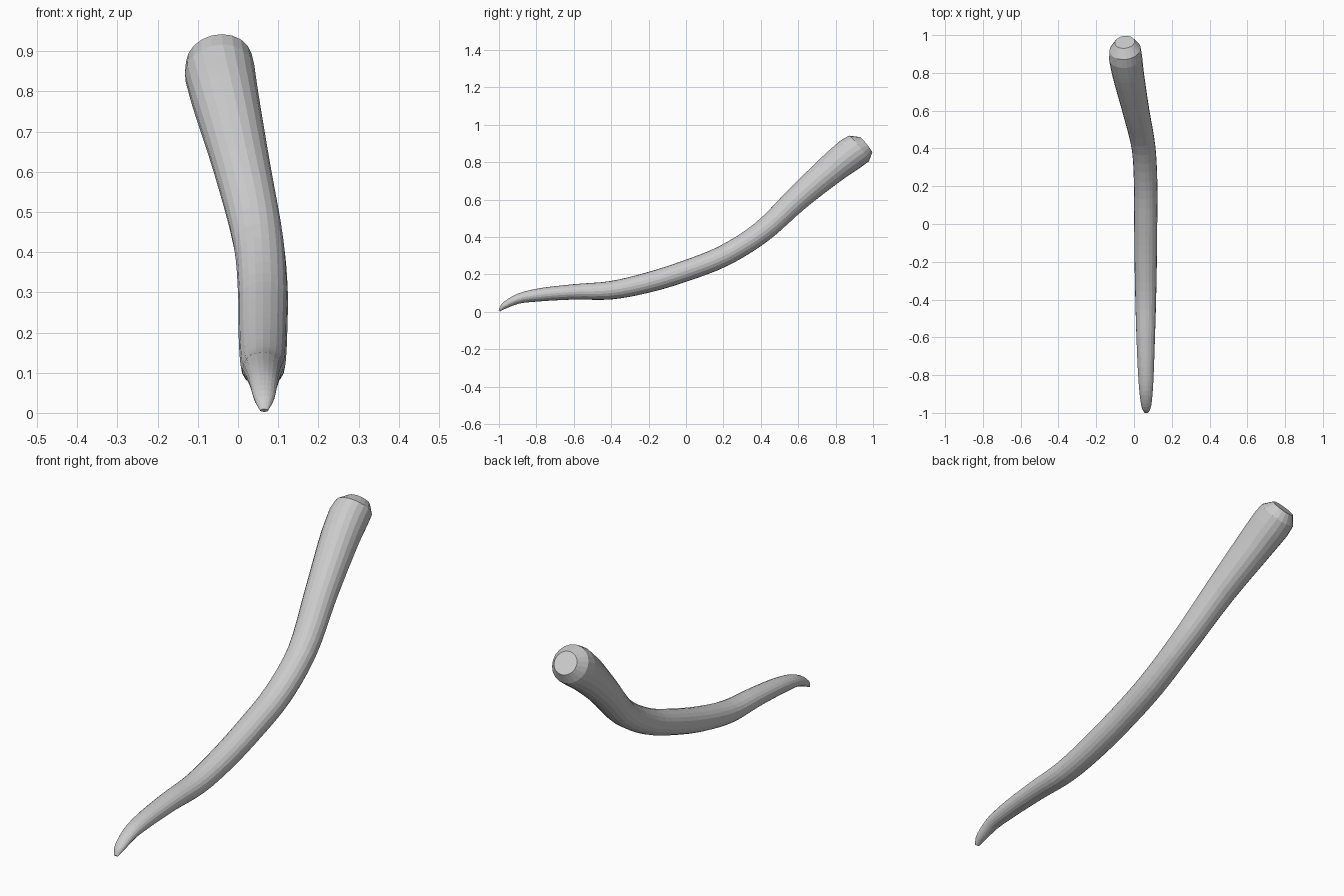
import bpy, bmesh, math
from mathutils import Vector

if "Cube" in bpy.data.objects:
    bpy.data.objects.remove(bpy.data.objects["Cube"])

SIDES = 20
STEPS = 4

# Spine stations from thin tip to thick root: x, y, z, half width, half height
STATIONS = [
    (.065, -.998, .006, .010, .005),
    (.065, -.975, .030, .023, .016),
    (.064, -.900, .069, .034, .026),
    (.063, -.800, .089, .041, .034),
    (.062, -.600, .107, .049, .041),
    (.062, -.400, .116, .055, .049),
    (.062, -.200, .158, .059, .054),
    (.062, .000, .220, .061, .056),
    (.062, .200, .299, .062, .057),
    (.051, .400, .424, .063, .059),
    (.010, .600, .610, .071, .068),
    (-.032, .800, .783, .084, .084),
    (-.045, .882, .846, .088, .090),
]
# Blunt root end: flat bevel ring, then the small end disc
END = [(-.047, .925, .874, .083, .087), (-.049, .963, .893, .053, .053)]


def spline(p0, p1, p2, p3, t):
    """Catmull-Rom in chord-scaled (non-uniform) form."""
    k = [0.0]
    for a, b in ((p0, p1), (p1, p2), (p2, p3)):
        d = math.dist(a[:3], b[:3])
        k.append(k[-1] + max(d, 1e-4) ** 0.5)
    u = k[1] + (k[2] - k[1]) * t

    def mix(a, b, ka, kb):
        w = (u - ka) / (kb - ka)
        return [i + (j - i) * w for i, j in zip(a, b)]
    a1, a2, a3 = mix(p0, p1, k[0], k[1]), mix(p1, p2, k[1], k[2]), mix(p2, p3, k[2], k[3])
    return mix(mix(a1, a2, k[0], k[2]), mix(a2, a3, k[1], k[3]), k[1], k[2])


# Smooth spine
first = [2 * a - b for a, b in zip(STATIONS[0], STATIONS[1])]
last = [2 * a - b for a, b in zip(STATIONS[-1], STATIONS[-2])]
pts = [first] + STATIONS + [last]
path = []
for i in range(1, len(pts) - 2):
    for s in range(STEPS):
        path.append(spline(*pts[i - 1:i + 3], s / STEPS))
path.append(STATIONS[-1])
tail_count = len(path)
path += END

# Sweep an elliptical ring along the spine
bm = bmesh.new()
rings = []
for i, p in enumerate(path):
    a, b = path[max(i - 1, 0)], path[min(i + 1, len(path) - 1)]
    tangent = (Vector(b[:3]) - Vector(a[:3])).normalized()
    if i >= tail_count - 1:
        tangent = Vector((-.10, .78, .62)).normalized()
    side = tangent.cross(Vector((0, 0, 1))).normalized()
    up = side.cross(tangent)
    ring = []
    for n in range(SIDES):
        ang = 2 * math.pi * n / SIDES
        ring.append(bm.verts.new(Vector(p[:3]) + side * math.cos(ang) * p[3]
                                 + up * math.sin(ang) * p[4]))
    rings.append(ring)
for r, q in zip(rings, rings[1:]):
    for n in range(SIDES):
        m = (n + 1) % SIDES
        bm.faces.new((r[n], r[m], q[m], q[n]))
bm.faces.new(rings[0][::-1])
bm.faces.new(rings[-1])
bmesh.ops.recalc_face_normals(bm, faces=bm.faces)

mesh = bpy.data.meshes.new("tail")
bm.to_mesh(mesh)
bm.free()
tail = bpy.data.objects.new("tail", mesh)
bpy.context.collection.objects.link(tail)
